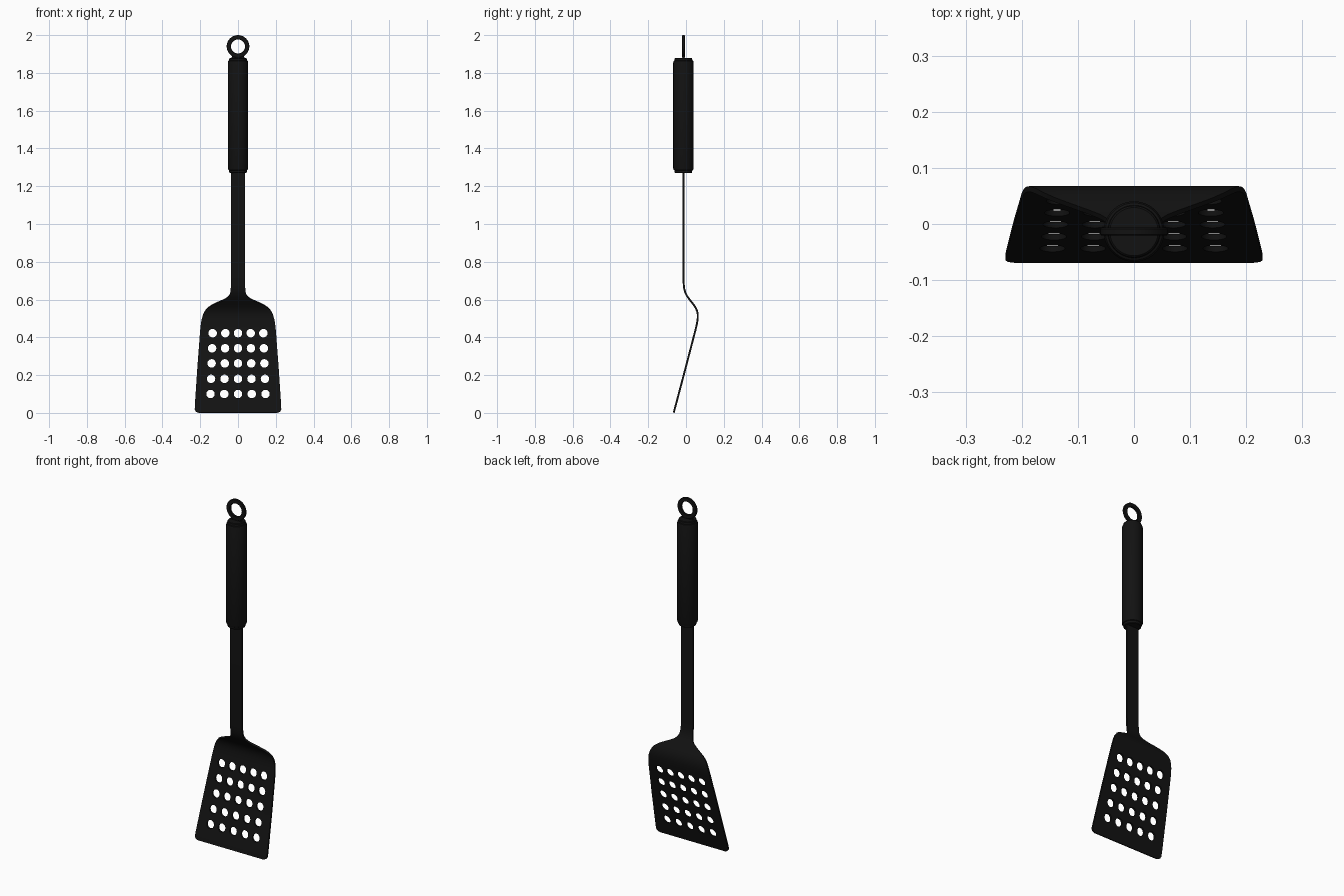
import bpy, bmesh, math
from mathutils import Matrix, Vector

if "Cube" in bpy.data.objects:
    bpy.data.objects.remove(bpy.data.objects["Cube"])

AXIS_Y = -0.0135  # depth of stem, handle and ring

black = bpy.data.materials.new("black_nylon")
black.diffuse_color = (0.006, 0.006, 0.006, 1)
black.use_nodes = True
black.node_tree.nodes["Principled BSDF"].inputs["Base Color"].default_value = black.diffuse_color


def make(name, bm):
    bmesh.ops.recalc_face_normals(bm, faces=bm.faces)
    me = bpy.data.meshes.new(name)
    bm.to_mesh(me)
    bm.free()
    ob = bpy.data.objects.new(name, me)
    bpy.context.collection.objects.link(ob)
    me.materials.append(black)
    return ob


def activate(ob):
    bpy.ops.object.select_all(action='DESELECT')
    ob.select_set(True)
    bpy.context.view_layer.objects.active = ob


def smooth(ob):
    activate(ob)
    bpy.ops.object.shade_smooth_by_angle(angle=math.radians(35))


def lathe(name, profile, steps, matrix):
    # revolve a closed (radius, height) profile about local z
    bm = bmesh.new()
    rings = [[bm.verts.new((r * math.cos(a), r * math.sin(a), h)) for r, h in profile]
             for a in (2 * math.pi * i / steps for i in range(steps))]
    n = len(profile)
    for i in range(steps):
        a, b = rings[i], rings[(i + 1) % steps]
        for j in range(n):
            k = (j + 1) % n
            bm.faces.new((a[j], a[k], b[k], b[j]))
    bmesh.ops.remove_doubles(bm, verts=bm.verts, dist=1e-6)
    bmesh.ops.dissolve_degenerate(bm, edges=bm.edges, dist=1e-6)
    bmesh.ops.transform(bm, matrix=matrix, verts=bm.verts)
    return make(name, bm)


# Blade and stem: one bent sheet, rows of (height, half width, depth)
S = AXIS_Y
rows = [(0.001, 0.205, -0.065), (0.004, 0.217, -0.064), (0.010, 0.225, -0.0625),
        (0.020, 0.229, -0.060), (0.040, 0.2285, -0.0545), (0.25, 0.2145, 0.001),
        (0.44, 0.2, 0.0505), (0.475, 0.196, 0.0585), (0.50, 0.191, 0.062),
        (0.52, 0.185, 0.0625), (0.54, 0.175, 0.0585), (0.555, 0.162, 0.052),
        (0.57, 0.14, 0.0425), (0.585, 0.108, 0.031), (0.597, 0.08, 0.021),
        (0.608, 0.06, 0.013), (0.62, 0.047, 0.005), (0.635, 0.041, -0.003),
        (0.655, 0.0385, -0.009), (0.68, 0.038, -0.012), (0.72, 0.038, S),
        (1.27, 0.038, S), (1.875, 0.038, S), (1.887, 0.032, S), (1.897, 0.03, S)]
COLS = 12
bm = bmesh.new()
grid = [[bm.verts.new((w * (2 * c / COLS - 1), y, z)) for c in range(COLS + 1)]
        for z, w, y in rows]
for lo, hi in zip(grid, grid[1:]):
    for c in range(COLS):
        bm.faces.new((lo[c], lo[c + 1], hi[c + 1], hi[c]))
blade = make("blade_and_stem", bm)
solid = blade.modifiers.new("thickness", 'SOLIDIFY')
solid.thickness = 0.01
solid.offset = 0

# Drain holes: 5 x 5 cutters that spread with the blade taper
bm = bmesh.new()
for z in (0.10, 0.18, 0.262, 0.342, 0.422):
    pitch = 0.0745 - 0.0175 * z
    for c in range(-2, 3):
        m = Matrix.Translation((c * pitch, 0, z)) @ Matrix.Rotation(math.pi / 2, 4, 'X')
        bmesh.ops.create_cone(bm, cap_ends=True, segments=24, radius1=0.0225,
                              radius2=0.0225, depth=0.4, matrix=m)
cutter = make("hole_cutter", bm)
cutter.hide_render = True
cut = blade.modifiers.new("holes", 'BOOLEAN')
cut.operation = 'DIFFERENCE'
cut.solver = 'EXACT'
cut.object = cutter
activate(blade)
for name in ("thickness", "holes"):
    bpy.ops.object.modifier_apply(modifier=name)
bpy.data.objects.remove(cutter)
smooth(blade)

# Handle grip with stepped, softened ends
R = 0.054
end = [(0.0, 0.0), (0.043, 0.0), (0.046, 0.003), (0.047, 0.014), (0.051, 0.016), (R, 0.024)]
grip = [(r, 1.27 + h) for r, h in end] + [(r, 1.88 - h) for r, h in reversed(end)]
smooth(lathe("handle", grip, 48, Matrix.Translation((0, AXIS_Y, 0))))

# Flat hanging ring
t, b = 0.007, 0.002
ring = [(0.037, -t + b), (0.037 + b, -t), (0.06 - b, -t), (0.06, -t + b),
        (0.06, t - b), (0.06 - b, t), (0.037 + b, t), (0.037, t - b)]
smooth(lathe("hanging_ring", ring, 48,
             Matrix.Translation((0, AXIS_Y, 1.94)) @ Matrix.Rotation(math.pi / 2, 4, 'X')))
